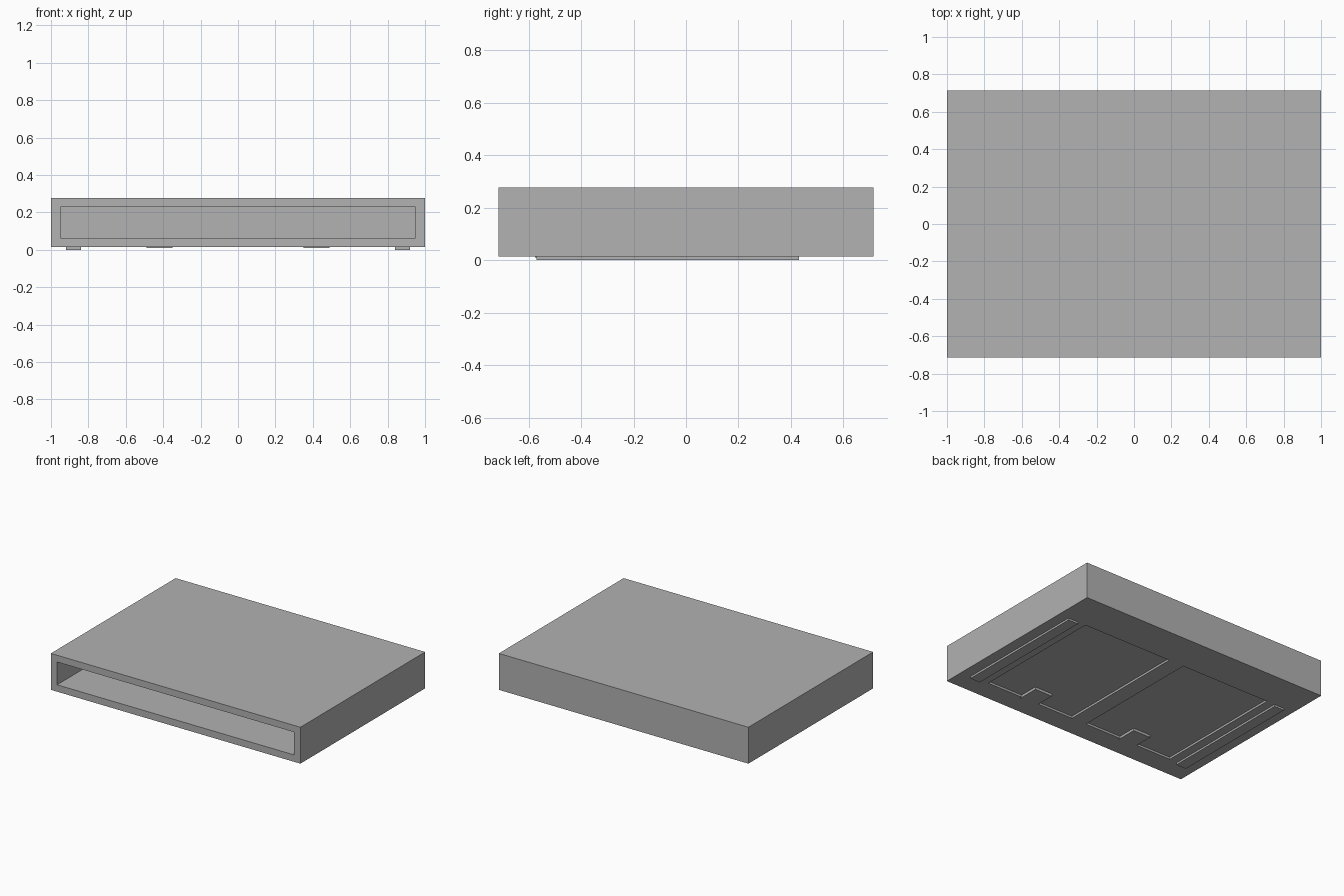
import bpy
import bmesh

cube = bpy.data.objects.get("Cube")
if cube:
    bpy.data.objects.remove(cube, do_unlink=True)

grey = bpy.data.materials.new("plain grey")
COLOUR = (0.445, 0.445, 0.445, 1.0)
grey.diffuse_color = COLOUR
grey.use_nodes = True
grey.node_tree.nodes["Principled BSDF"].inputs["Base Color"].default_value = COLOUR


def box(name, x, y, z):
    """Box from (low, high) ranges along each axis."""
    bm = bmesh.new()
    bmesh.ops.create_cube(bm, size=1.0)
    for v in bm.verts:
        v.co = [r[0] if c < 0 else r[1] for c, r in zip(v.co, (x, y, z))]
    mesh = bpy.data.meshes.new(name)
    bm.to_mesh(mesh)
    bm.free()
    mesh.materials.append(grey)
    obj = bpy.data.objects.new(name, mesh)
    bpy.context.collection.objects.link(obj)
    return obj


def cut(target, cutter):
    """Subtract the cutter from the target, then discard the cutter."""
    cutter.hide_render = True
    mod = target.modifiers.new("cut", "BOOLEAN")
    mod.operation = "DIFFERENCE"
    mod.solver = "EXACT"
    mod.object = cutter
    bpy.context.view_layer.objects.active = target
    bpy.ops.object.modifier_apply(modifier=mod.name)
    bpy.data.objects.remove(cutter, do_unlink=True)


def span(side, near, far):
    """Mirror an x range to the given side."""
    return sorted((side * near, side * far))


BASE, TOP, DEPTH = 0.014, 0.278, 0.714
FRONT, BACK = -0.57, 0.43

# Case with a slot open at the front
case = box("case", (-1, 1), (-DEPTH, DEPTH), (BASE, TOP))
cut(case, box("slot_cutter", (-0.95, 0.95), (-0.8, 0.664), (0.064, 0.229)))

# Underside: shallow hatch recess, latch and foot strip on each side
for side, label in ((1, "left"), (-1, "right")):
    cut(case, box("recess_cutter", span(side, 0.06, 0.775),
                  (FRONT + 0.01, BACK), (-0.1, BASE + 0.015)))
    box(label + "_latch", span(side, 0.35, 0.49),
        (FRONT - 0.005, -0.42), (BASE - 0.003, BASE + 0.03))
    box(label + "_foot", span(side, 0.84, 0.92),
        (FRONT, BACK), (0, BASE + 0.005))
